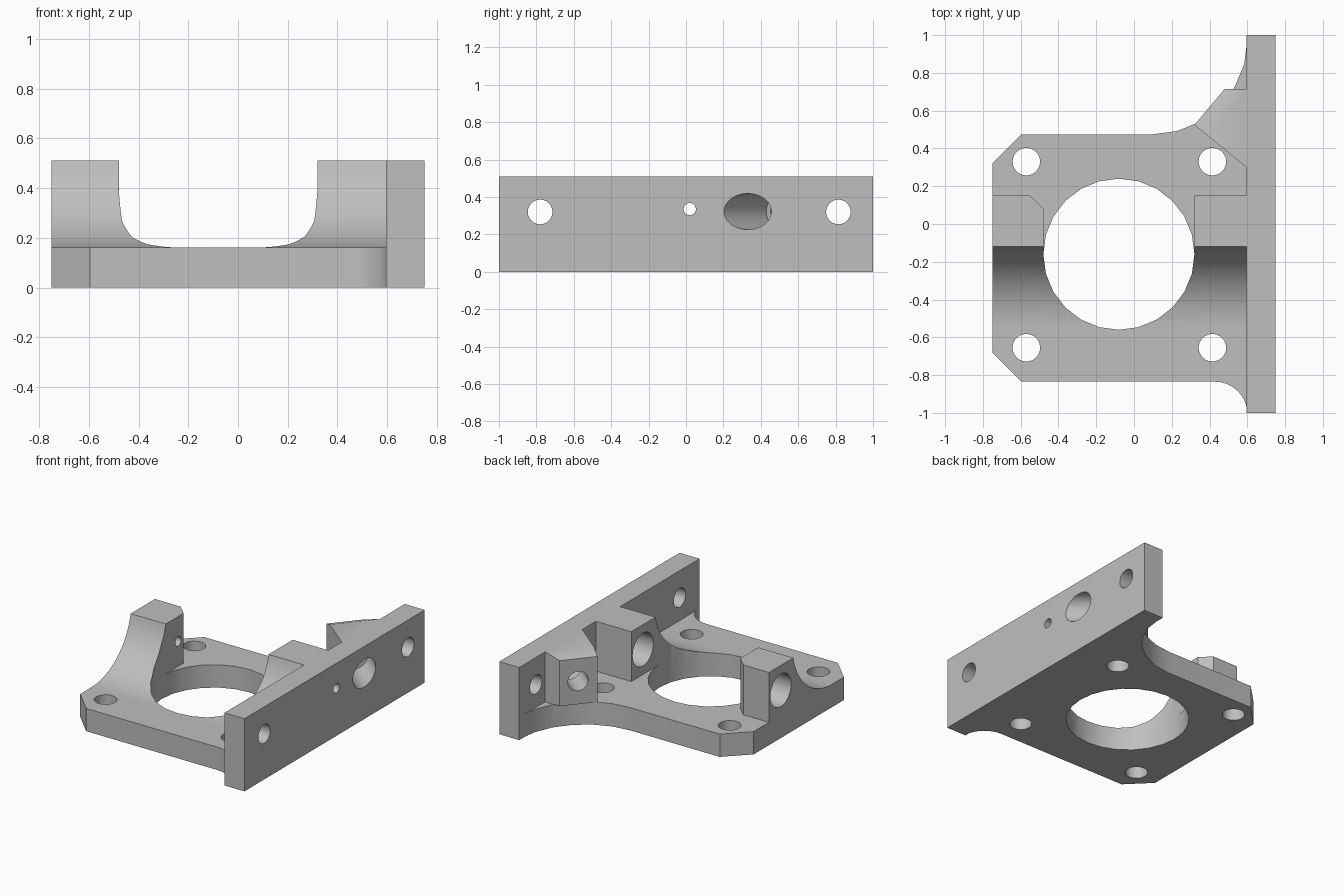
import bpy, bmesh
from math import sin, cos, radians
from mathutils import Vector

cube = bpy.data.objects.get("Cube")
if cube:
    bpy.data.objects.remove(cube, do_unlink=True)

grey = bpy.data.materials.new("light grey")
grey.use_nodes = True
colour = (0.52, 0.52, 0.52, 1)
grey.diffuse_color = colour
grey.node_tree.nodes["Principled BSDF"].inputs["Base Color"].default_value = colour


def finish(bm, name):
    bmesh.ops.recalc_face_normals(bm, faces=bm.faces)
    mesh = bpy.data.meshes.new(name)
    bm.to_mesh(mesh)
    bm.free()
    mesh.materials.append(grey)
    obj = bpy.data.objects.new(name, mesh)
    bpy.context.collection.objects.link(obj)
    return obj


def prism(name, points, offset, cut=None):
    """Extrude a closed outline along offset, optionally trimmed by a plane."""
    bm = bmesh.new()
    face = bm.faces.new([bm.verts.new(p) for p in points])
    ext = bmesh.ops.extrude_face_region(bm, geom=[face])["geom"]
    moved = [v for v in ext if isinstance(v, bmesh.types.BMVert)]
    bmesh.ops.translate(bm, verts=moved, vec=offset)
    if cut:
        geom = bm.verts[:] + bm.edges[:] + bm.faces[:]
        res = bmesh.ops.bisect_plane(bm, geom=geom, plane_co=cut[0], plane_no=cut[1], clear_outer=True)
        edges = [e for e in res["geom_cut"] if isinstance(e, bmesh.types.BMEdge)]
        bmesh.ops.holes_fill(bm, edges=edges)
    return finish(bm, name)


def box(name, lo, hi):
    (x0, y0, z0), (x1, y1, z1) = lo, hi
    outline = [(x0, y0, z0), (x1, y0, z0), (x1, y1, z0), (x0, y1, z0)]
    return prism(name, outline, (0, 0, z1 - z0))


def rod(start, end, radius):
    """Round cutter between two points."""
    a, b = Vector(start), Vector(end)
    bm = bmesh.new()
    bmesh.ops.create_cone(bm, cap_ends=True, segments=24, radius1=radius,
                          radius2=radius, depth=(b - a).length)
    bm.transform((b - a).to_track_quat('Z', 'Y').to_matrix().to_4x4())
    bmesh.ops.translate(bm, verts=bm.verts, vec=(a + b) / 2)
    return finish(bm, "hole_cutter")


def arc(cx, cy, r, start, end, n):
    angles = [radians(start + (end - start) * i / n) for i in range(n + 1)]
    return [(cx + r * cos(t), cy + r * sin(t)) for t in angles]


def combine(target, tool, operation):
    tool.hide_render = True
    mod = target.modifiers.new("combine", 'BOOLEAN')
    mod.operation = operation
    mod.solver = 'EXACT'
    mod.object = tool
    bpy.context.view_layer.objects.active = target
    bpy.ops.object.modifier_apply(modifier=mod.name)
    bpy.data.objects.remove(tool, do_unlink=True)


TOP, FLOOR = 0.51, 0.16

# Base plate with clipped corners and fillets running into the wall
outline = [(-0.595, -0.835), (-0.75, -0.68), (-0.75, 0.32), (-0.595, 0.475)]
outline += arc(0.1, 0.975, 0.5, -90, 0, 6)
outline += [(0.7, 0.975), (0.7, -0.99)]
outline += arc(0.43, -1.005, 0.17, 5, 90, 8)
bracket = prism("mounting_bracket", [(x, y, 0) for x, y in outline], (0, 0, FLOOR))

# Saddle with a concave front ramp, opened up by a slot behind the bore
profile = arc(-0.55, 0.6, 0.44, -90, -11.8, 16) + [(0.15, TOP), (0.15, 0.08), (-0.55, 0.08)]
saddle = prism("saddle", [(-0.75, y, z) for y, z in profile], (1.4, 0, 0))
slot = prism("slot", [(-0.478, -0.16, FLOOR), (0.32, -0.16, FLOOR), (0.32, 0.3, FLOOR),
                      (-0.7, 0.3, FLOOR), (-0.55, 0.15, FLOOR), (-0.478, 0.08, FLOOR)], (0, 0, 1))
combine(saddle, slot, 'DIFFERENCE')
combine(bracket, saddle, 'UNION')

# Upright side wall
combine(bracket, box("wall", (0.595, -1, 0), (0.75, 1, TOP)), 'UNION')

# Angled lug with a sloping top edge
lug_outline = [(0.32, 0.525), (0.48, 0.715), (0.65, 0.715), (0.65, 0.255)]
lug = prism("angled_lug", [(x, y, FLOOR) for x, y in lug_outline], (0, 0, TOP - FLOOR),
            cut=((0.32, 0.525, 0.48), (-0.023, 0.0193, 0.081)))
combine(bracket, lug, 'UNION')

# Main bore and plate screw holes
cutters = [rod((-0.08, -0.16, -0.1), (-0.08, -0.16, 0.8), 0.4)]
for x in (-0.57, 0.415):
    for y in (-0.655, 0.33):
        cutters.append(rod((x, y, -0.1), (x, y, 0.3), 0.073))

# Wall screw holes
for y in (-0.78, 0.815):
    cutters.append(rod((0.5, y, 0.32), (0.9, y, 0.32), 0.066))

# Stepped cross holes through both saddles and the wall
cutters.append(rod((-0.9, 0.02, 0.335), (0.9, 0.02, 0.335), 0.033))
cutters.append(rod((-0.9, 0.02, 0.335), (-0.58, 0.02, 0.335), 0.115))
cutters.append(rod((0.2, 0.02, 0.335), (0.5, 0.02, 0.335), 0.115))

# Stepped oblique hole from the wall through the lug
mouth, axis = Vector((0.75, 0.33, 0.322)), Vector((-0.765, 0.644, 0))
cutters.append(rod(mouth - axis * 0.2, mouth + axis * 0.27, 0.097))
cutters.append(rod(mouth, mouth + axis * 0.7, 0.068))

for cutter in cutters:
    combine(bracket, cutter, 'DIFFERENCE')

bpy.ops.object.select_all(action='DESELECT')
bracket.select_set(True)
bpy.context.view_layer.objects.active = bracket
bpy.ops.object.shade_smooth_by_angle(angle=radians(30))
